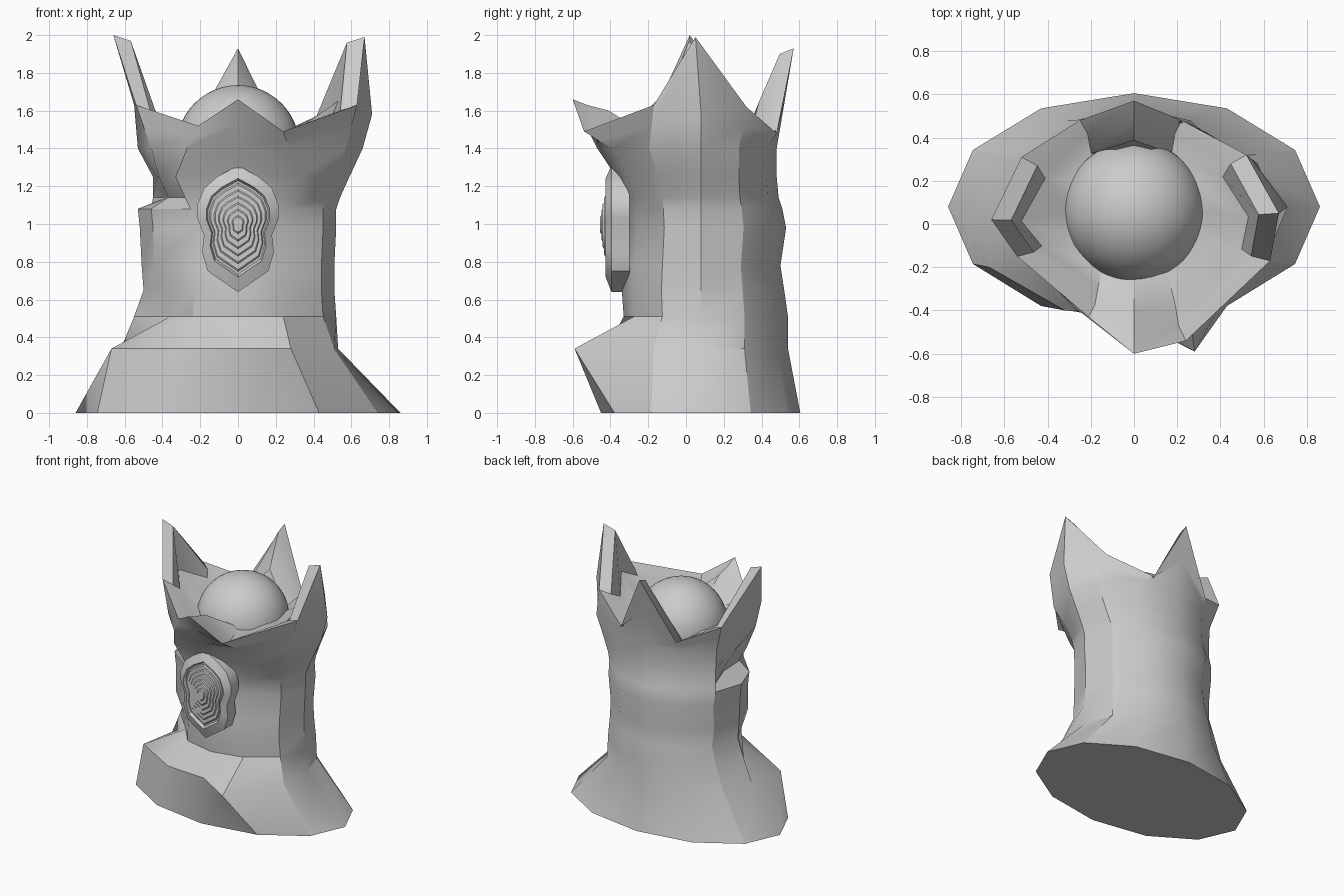
import bpy
import bmesh
import math
from mathutils import Vector

default_cube = bpy.data.objects.get("Cube")
if default_cube:
    bpy.data.objects.remove(default_cube, do_unlink=True)

stone = bpy.data.materials.new("pale_grey_stone")
stone.use_nodes = True
stone_colour = (0.6, 0.6, 0.6, 1)
stone.diffuse_color = stone_colour
stone.node_tree.nodes["Principled BSDF"].inputs["Base Color"].default_value = stone_colour


def finish(bm, name, angle):
    """Turn a bmesh into a shaded object with the stone material."""
    bmesh.ops.recalc_face_normals(bm, faces=bm.faces)
    mesh = bpy.data.meshes.new(name)
    bm.to_mesh(mesh)
    bm.free()
    mesh.materials.append(stone)
    part = bpy.data.objects.new(name, mesh)
    bpy.context.collection.objects.link(part)
    bpy.ops.object.select_all(action="DESELECT")
    part.select_set(True)
    bpy.context.view_layer.objects.active = part
    bpy.ops.object.shade_smooth_by_angle(angle=math.radians(angle))
    return part


def loft(bm, rings):
    """Bridge closed rings of points and cap both ends."""
    loops = [[bm.verts.new(point) for point in ring] for ring in rings]
    count = len(loops[0])
    for low, high in zip(loops, loops[1:]):
        for i in range(count):
            j = (i + 1) % count
            bm.faces.new((low[i], low[j], high[j], high[i]))
    bm.faces.new(loops[0][::-1])
    bm.faces.new(loops[-1])


SIDES = 12
CENTRE_Y = 0.08


def wall_ring(z, left, right, back, front, panel):
    """Twelve-sided oval; panel is the half width of the front panel."""
    ring = []
    for k in range(SIDES):
        turn = math.tau * k / SIDES
        c, s = math.cos(turn), math.sin(turn)
        x = c * (left if c > 0 else right)
        if k in (8, 10):
            x = math.copysign(panel, c)
        ring.append(Vector((x, CENTRE_Y + s * (back if s > 0 else front), z)))
    return ring


# Tower wall: height, left, right, back and front reach, panel half width
wall = [wall_ring(*row) for row in (
    (0, .86, .86, .525, .53, .43),
    (.34, .53, .62, .46, .5, .28),
    (.51, .52, .55, .46, .41, .24),
    (.65, .51, .50, .44, .42, .23),
    (.78, .51, .51, .42, .41, .23),
    (.98, .52, .52, .45, .39, .19),
    (1.08, .52, .53, .43, .40, .25),
    (1.14, .54, .52, .41, .41, .28),
    (1.25, .59, .52, .40, .45, .33),
    (1.40, .66, .53, .40, .55, .27),
)]
foot, hollow, waist, notch, neck = wall[1], wall[2], wall[3], wall[7], wall[8]
foot[10].y = -.59                    # jutting foot beside the front panel
foot[11].x = .51
foot[7].x, foot[7].y = -.67, -.2
foot[8].x, foot[8].y = -.32, -.4
hollow[7].x, waist[7].x = -.36, -.38       # hollow and notch on the right flank
notch[6].x, notch[7].x = -.38, -.37
neck[6].x, neck[7].x = -.43, -.42

# Crown rim, counter-clockwise from the left spike
rim = [Vector(p) for p in (
    (.67, .05, 1.99), (.52, .32, 1.62), (.22, .48, 1.48),
    (0, .57, 1.93), (-.25, .48, 1.48), (-.52, .31, 1.6),
    (-.66, .02, 2.0), (-.54, -.15, 1.63), (-.21, -.43, 1.52),
    (0, -.6, 1.66), (.24, -.54, 1.49), (.63, -.17, 1.63))]

# Shoulder below the rim, widest under the side spikes
shoulder = [low.lerp(top, .5) for low, top in zip(wall[-1], rim)]
shoulder[0] = Vector((.71, .08, 1.58))
shoulder[6] = Vector((-.55, .08, 1.63))

# Inside of the crown: spike backs, sloping ledge and the seat of the orb
inner_rim, ledge, well = [], [], []
for k, point in enumerate(rim):
    inner_rim.append(Vector((point.x * .86, point.y * .87, point.z - .03)))
    ledge.append(Vector((point.x * .79, point.y * .68, min(point.z - .06, 1.65))))
    turn = math.tau * k / SIDES
    well.append(Vector((.29 * math.cos(turn), .06 + .29 * math.sin(turn), 1.46)))

bm = bmesh.new()
loft(bm, wall + [shoulder, rim, inner_rim, ledge, well])
finish(bm, "tower_body", 30)

# Orb resting in the crown
bm = bmesh.new()
bmesh.ops.create_uvsphere(bm, u_segments=48, v_segments=24, radius=.325)
bmesh.ops.translate(bm, verts=bm.verts, vec=(0, .06, 1.41))
finish(bm, "orb", 40)

# Emblem: nested lobed plates rising from the front panel
half_outline = ((0, .31), (.11, .25), (.18, .19), (.215, .1), (.215, .03),
                (.18, -.06), (.19, -.15), (.16, -.25))
outline = list(half_outline) + [(0, -.36)]
outline += [(-x, z) for x, z in reversed(half_outline[1:])]


def emblem_ring(scale, y):
    return [(x * scale, y, 1 + z * scale) for x, z in outline]


bm = bmesh.new()
loft(bm, [emblem_ring(1, -.3), emblem_ring(1, -.395), emblem_ring(.78, -.425),
          emblem_ring(.74, -.405)])
finish(bm, "emblem_backplate", 30)

for step in range(6):
    scale = .7 - .11 * step
    face_y = -.42 - .007 * step
    bm = bmesh.new()
    loft(bm, [emblem_ring(scale, -.39), emblem_ring(scale, face_y + .008),
              emblem_ring(scale - .03, face_y), emblem_ring(scale - .06, face_y)])
    finish(bm, "emblem_layer_" + str(step + 1), 30)
